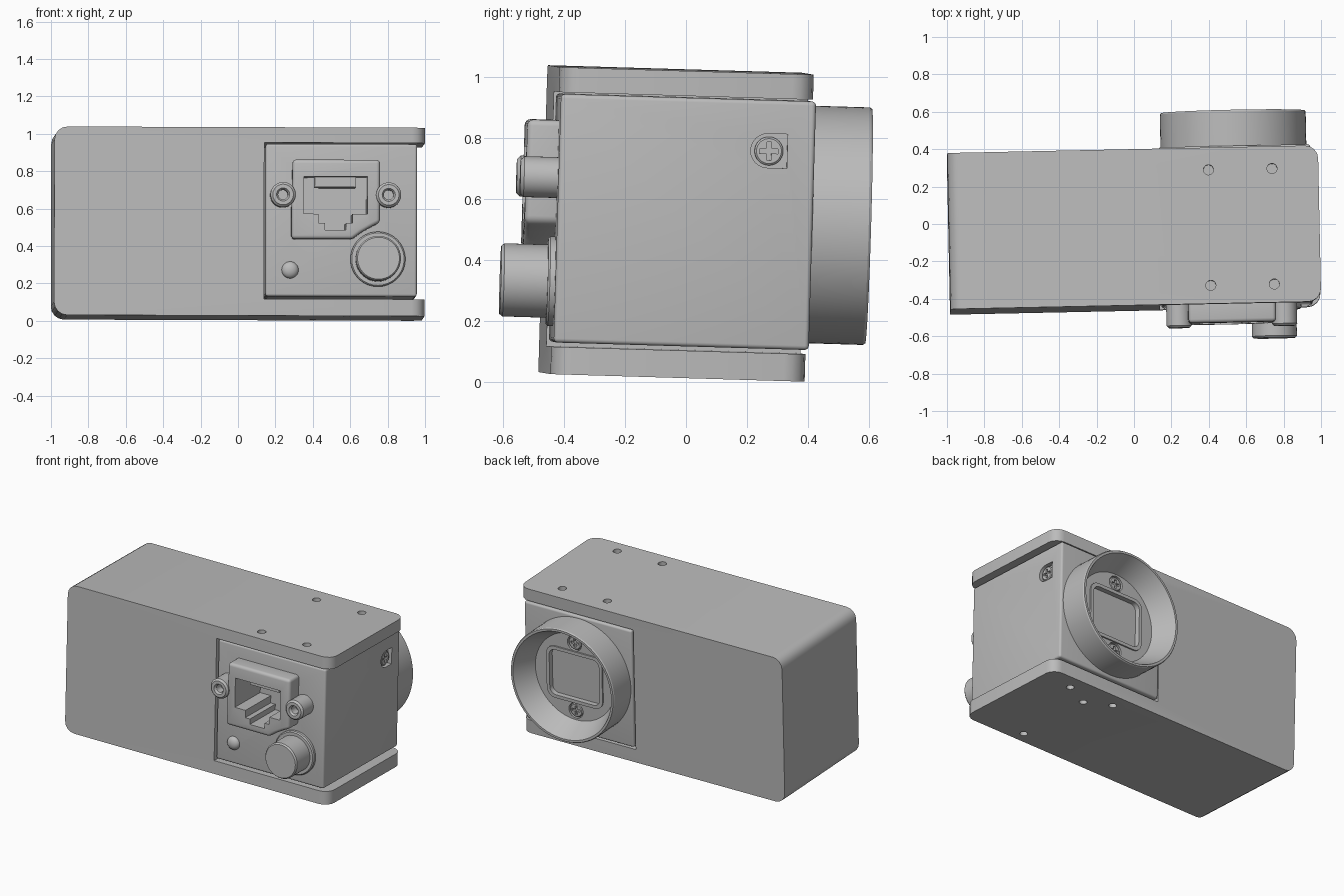
import bpy, bmesh, math
from mathutils import Matrix, Vector

cube = bpy.data.objects.get("Cube")
if cube:
    bpy.data.objects.remove(cube, do_unlink=True)

grey = bpy.data.materials.new("satin grey")
grey.use_nodes = True
grey.diffuse_color = (0.5, 0.5, 0.5, 1)
grey.node_tree.nodes["Principled BSDF"].inputs["Base Color"].default_value = (0.5, 0.5, 0.5, 1)
parts = []


def finish(name, bm, keep=True):
    bmesh.ops.recalc_face_normals(bm, faces=bm.faces)
    mesh = bpy.data.meshes.new(name)
    bm.to_mesh(mesh)
    bm.free()
    obj = bpy.data.objects.new(name, mesh)
    bpy.context.collection.objects.link(obj)
    mesh.materials.append(grey)
    if keep:
        parts.append(obj)
    return obj


def prism(name, pts, a, b, axis="Y", bevel=0.0, pick=None, keep=True):
    """Extrude a 2D outline along an axis, optionally rounding chosen edges."""
    place = {"X": lambda p, d: (d, p[0], p[1]),
             "Y": lambda p, d: (p[0], d, p[1]),
             "Z": lambda p, d: (p[0], p[1], d)}[axis]
    bm = bmesh.new()
    face = bm.faces.new([bm.verts.new(place(p, a)) for p in pts])
    new = bmesh.ops.extrude_face_region(bm, geom=[face])["geom"]
    shift = Vector(place((0, 0), b - a))
    bmesh.ops.translate(bm, vec=shift, verts=[v for v in new if isinstance(v, bmesh.types.BMVert)])
    if bevel:
        edges = [e for e in bm.edges if pick is None or pick(e)]
        bmesh.ops.bevel(bm, geom=edges, offset=bevel, segments=4, profile=0.5, affect="EDGES")
    return finish(name, bm, keep)


def lathe(name, profile, x, z, steps=64, keep=True):
    """Spin (radius, y) points around an axis parallel to y."""
    bm = bmesh.new()
    verts = [bm.verts.new((r, y, 0)) for r, y in profile]
    edges = [bm.edges.new(p) for p in zip(verts, verts[1:])]
    bmesh.ops.spin(bm, geom=verts + edges, cent=(0, 0, 0), axis=(0, 1, 0),
                   angle=math.tau, steps=steps)
    bmesh.ops.remove_doubles(bm, verts=bm.verts, dist=0.0001)
    bmesh.ops.translate(bm, vec=(x, 0, z), verts=bm.verts)
    return finish(name, bm, keep)


def rounded(cx, cz, w, h, r, n=5):
    pts = []
    for i, (sx, sz) in enumerate([(1, 1), (-1, 1), (-1, -1), (1, -1)]):
        for k in range(n + 1):
            t = math.pi / 2 * (i + k / n)
            pts.append((cx + sx * (w / 2 - r) + r * math.cos(t),
                        cz + sz * (h / 2 - r) + r * math.sin(t)))
    return pts


def box(x0, x1, z0, z1):
    return [(x0, z0), (x1, z0), (x1, z1), (x0, z1)]


def circle(x, y, r, n=20):
    return [(x + r * math.cos(math.tau * k / n), y + r * math.sin(math.tau * k / n)) for k in range(n)]


def cut(obj, *cutters):
    for c in cutters:
        mod = obj.modifiers.new("cut", "BOOLEAN")
        mod.operation, mod.solver, mod.object = "DIFFERENCE", "EXACT", c
        bpy.context.view_layer.objects.active = obj
        bpy.ops.object.modifier_apply(modifier=mod.name)
        bpy.data.objects.remove(c, do_unlink=True)


def screw(name, loc, turn):
    """Cross-head screw facing +y, then turned about z."""
    head = lathe(name, [(0, -0.03), (0.047, -0.03), (0.047, -0.005), (0.041, 0), (0, 0)], 0, 0, 32)
    cut(head, prism("slot", box(-0.03, 0.03, -0.008, 0.008), -0.015, 0.02, keep=False),
        prism("slot", box(-0.008, 0.008, -0.03, 0.03), -0.015, 0.02, keep=False))
    head.data.transform(Matrix.Translation(loc) @ Matrix.Rotation(turn, 4, "Z"))


# C-shaped housing: solid block with top and bottom plates reaching right
LEFT, RIGHT, TOP, BOTTOM = -0.992, 0.99, 1.02, 0.012
FRONT, BACK = -0.45, 0.385
outline = [(LEFT, BOTTOM), (RIGHT, BOTTOM), (RIGHT, 0.102), (0.13, 0.102),
           (0.13, 0.938), (RIGHT, 0.938), (RIGHT, TOP), (LEFT, TOP)]


def housing_corner(e):
    a, b = (v.co for v in e.verts)
    plate_end = a.x > 0.98 and b.x > 0.98 and abs(a.y - b.y) < 0.001
    far_end = a.x < -0.98 and b.x < -0.98 and abs(a.z - b.z) < 0.001
    return plate_end or far_end


housing = prism("housing", outline, FRONT, BACK, bevel=0.07, pick=housing_corner)
for x in (0.402, 0.742):
    for y in (0.266, -0.352):
        cut(housing, prism("hole", circle(x, y, 0.027), 0.96, 1.1, "Z", keep=False))
for x, y in ((0.76, 0.28), (0.41, 0.28), (0.575, 0.19), (0.575, -0.37)):
    cut(housing, prism("hole", circle(x, y, 0.025), -0.1, 0.07, "Z", keep=False))

# Camera module held between the plates
module = prism("camera_module", box(0.138, 0.948, 0.116, 0.932), -0.443, 0.395, bevel=0.014)

# Side pocket with a screw
pocket = [(0.305, 0.71), (0.305, 0.822)] + [
    (0.241 + 0.056 * math.cos(t), 0.766 + 0.056 * math.sin(t))
    for t in [math.pi / 2 + math.pi * k / 12 for k in range(13)]]
cut(module, prism("pocket", pocket, 0.918, 1.0, "X", keep=False))
screw("side_screw", (0.94, 0.245, 0.765), -math.pi / 2)

# Network socket on the front, with the stepped plug opening
shell = [(0.275, 0.42), (0.6, 0.42), (0.645, 0.455), (0.70, 0.487), (0.748, 0.51),
         (0.748, 0.845), (0.28, 0.845), (0.28, 0.75), (0.275, 0.6)]
socket = prism("network_socket", shell, -0.546, -0.4, bevel=0.02)
opening = [(0.34, 0.555), (0.42, 0.555), (0.42, 0.505), (0.455, 0.505), (0.455, 0.468),
           (0.565, 0.468), (0.565, 0.505), (0.6, 0.505), (0.6, 0.555),
           (0.68, 0.555), (0.68, 0.755), (0.34, 0.755)]
cut(module, prism("opening", opening, -0.5, -0.26, keep=False))
cut(socket, prism("opening", opening, -0.7, -0.26, keep=False))
prism("contact_block", box(0.40, 0.62, 0.70, 0.755), -0.47, -0.25)

# Threaded ears either side of the socket
for side, x in (("right", 0.229), ("left", 0.794)):
    lathe(side + "_ear", [(0, -0.5), (0.026, -0.5), (0.026, -0.553), (0.035, -0.566), (0.055, -0.566),
                          (0.067, -0.554), (0.067, -0.42), (0, -0.42)], x, 0.657, 40)

# Round power connector, its collar, and the status light
lathe("connector_collar", [(0, -0.42), (0.147, -0.42), (0.147, -0.46), (0.14, -0.467), (0, -0.467)],
      0.739, 0.316)
lathe("round_connector", [(0, -0.42), (0.12, -0.42), (0.12, -0.61), (0.112, -0.62), (0, -0.62)],
      0.739, 0.316)
lathe("status_light", [(0.046, -0.43)] + [
    (0.045 * math.cos(t), -0.443 - 0.03 * math.sin(t))
    for t in [math.pi / 2 * k / 8 for k in range(8)]] + [(0, -0.473)], 0.27, 0.257, 32)

# Lens hood on the back: flared cup with a window in its floor
LX, LZ = 0.54, 0.527
hood = lathe("lens_hood", [(0, 0.37), (0.39, 0.37), (0.39, 0.58), (0.385, 0.588), (0.37, 0.588),
                           (0.30, 0.44), (0, 0.44)], LX, LZ, 80)
cut(hood, prism("window", rounded(LX, LZ, 0.42, 0.36, 0.06), 0.41, 0.5, keep=False))
frame = prism("window_frame", rounded(LX, LZ, 0.42, 0.36, 0.06), 0.40, 0.45)
cut(frame, prism("frame_hole", rounded(LX, LZ, 0.375, 0.315, 0.045), 0.415, 0.5, keep=False))
for dz in (-0.235, 0.235):
    cut(hood, prism("well", circle(LX, LZ + dz, 0.053, 28), 0.42, 0.6, keep=False))
    screw("lens_screw", (LX, 0.437, LZ + dz), 0)

# Smooth shading, then the slight lean of the whole assembly
lean = (Matrix.Translation((0, 0, 0.503)) @ Matrix.Rotation(math.radians(1.2), 4, "Z")
        @ Matrix.Rotation(math.radians(-1.7), 4, "X") @ Matrix.Rotation(math.radians(0.2), 4, "Y")
        @ Matrix.Translation((0, 0, -0.5)))
bpy.ops.object.select_all(action="DESELECT")
for obj in parts:
    obj.matrix_world = lean
    obj.select_set(True)
bpy.context.view_layer.objects.active = parts[0]
bpy.ops.object.shade_smooth_by_angle(angle=math.radians(30))
